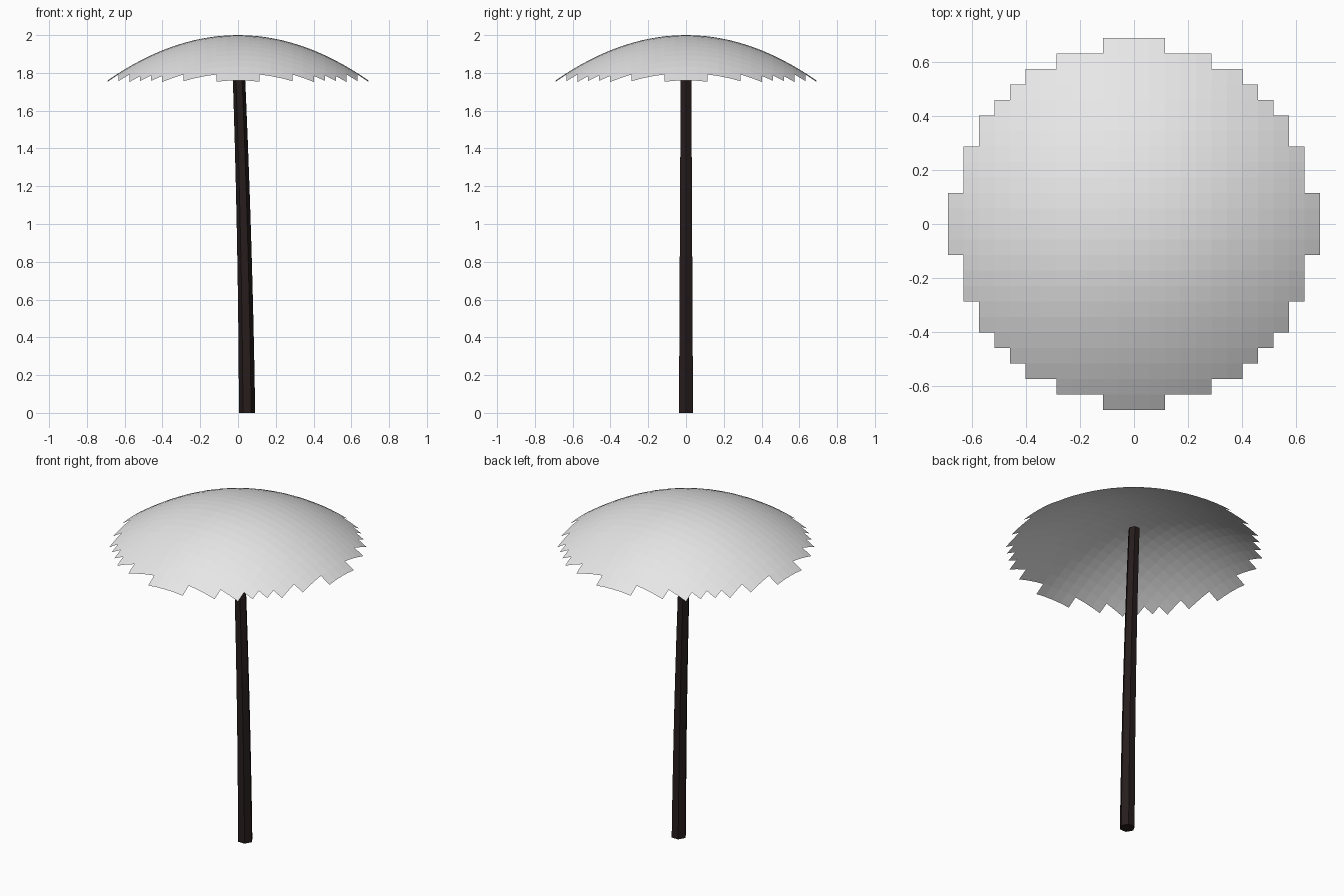
import bpy, bmesh, math
from mathutils import Vector

if "Cube" in bpy.data.objects:
    bpy.data.objects.remove(bpy.data.objects["Cube"], do_unlink=True)


def material(name, colour):
    mat = bpy.data.materials.new(name)
    mat.use_nodes = True
    mat.diffuse_color = (*colour, 1)
    mat.node_tree.nodes["Principled BSDF"].inputs["Base Color"].default_value = (*colour, 1)
    return mat


def add_object(name, bm, mat):
    mesh = bpy.data.meshes.new(name)
    bm.to_mesh(mesh)
    bm.free()
    mesh.materials.append(mat)
    obj = bpy.data.objects.new(name, mesh)
    bpy.context.collection.objects.link(obj)
    return obj


# Canopy: square grid trimmed to a stepped disc, then domed
HALF, RADIUS, TOP, DROP = 12, 0.69, 2.0, 0.24
bm = bmesh.new()
bmesh.ops.create_grid(bm, x_segments=2 * HALF, y_segments=2 * HALF, size=RADIUS)
limit = (RADIUS / HALF) ** 2 * 150
outside = [f for f in bm.faces if max(v.co.xy.length_squared for v in f.verts) > limit]
bmesh.ops.delete(bm, geom=outside, context="FACES")
for v in bm.verts:
    v.co.z = TOP - DROP * v.co.xy.length_squared / RADIUS ** 2
add_object("canopy", bm, material("pale grey", (0.8, 0.8, 0.8)))

# Trunk: tapered hexagonal post that leans gently as it rises
SIDES, RINGS, HEIGHT = 6, 8, 1.9
bm = bmesh.new()
rings = []
for i in range(RINGS + 1):
    t = i / RINGS
    centre = Vector((0.048 - 0.018 * t - 0.03 * t * t, 0, HEIGHT * t))
    radius = 0.043 - 0.011 * t
    rings.append([bm.verts.new(centre + Vector((radius * math.cos(a), radius * math.sin(a), 0)))
                  for a in (math.tau * k / SIDES for k in range(SIDES))])
for low, high in zip(rings, rings[1:]):
    for k in range(SIDES):
        n = (k + 1) % SIDES
        bm.faces.new((low[k], low[n], high[n], high[k]))
bm.faces.new(rings[0][::-1])
bm.faces.new(rings[-1])
add_object("trunk", bm, material("dark brown", (0.02, 0.012, 0.012)))
